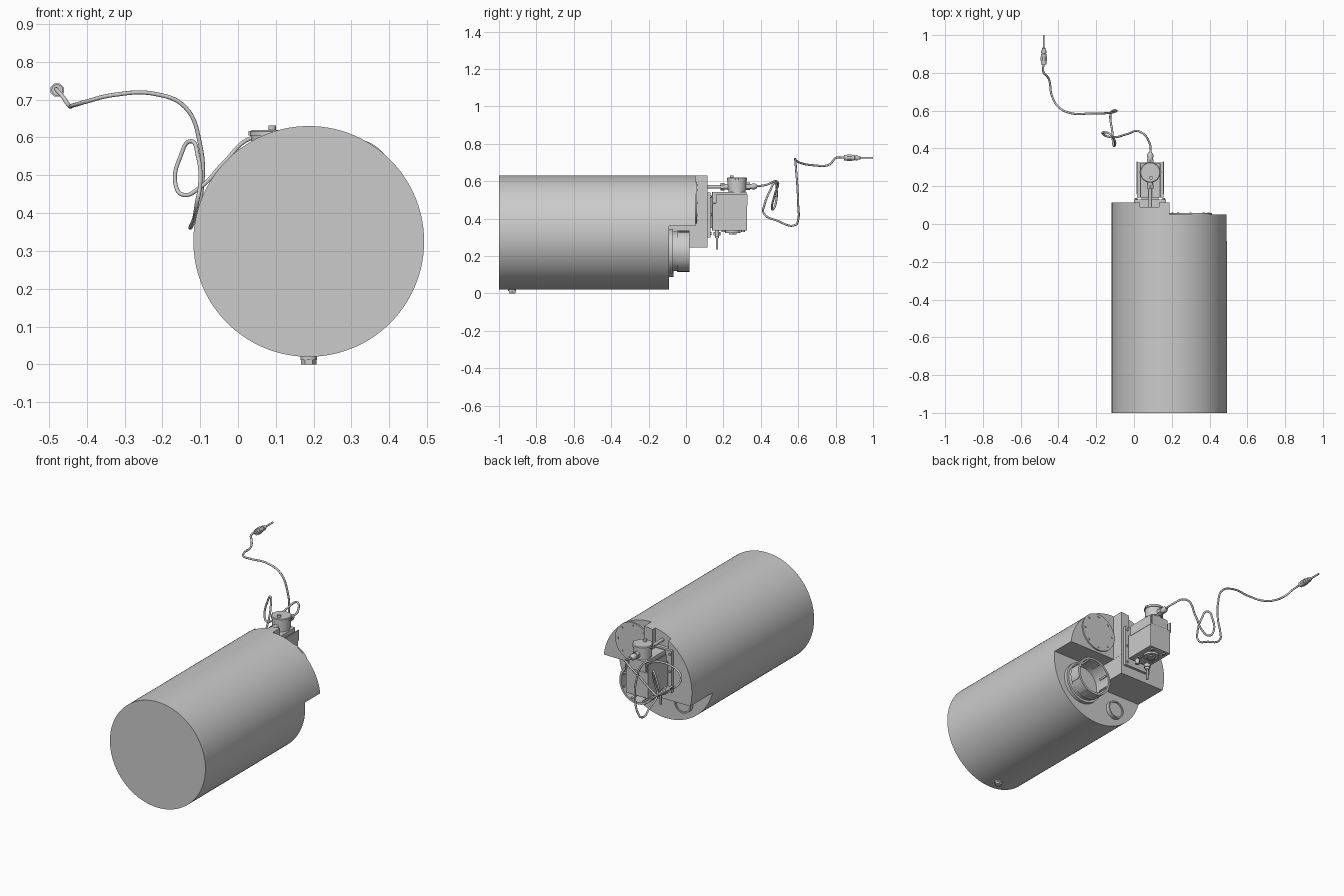
import bpy, math
from mathutils import Vector, Matrix

if "Cube" in bpy.data.objects:
    bpy.data.objects.remove(bpy.data.objects["Cube"])

CX, CZ, R = 0.187, 0.325, 0.305


def smooth(o):
    bpy.ops.object.select_all(action='DESELECT')
    o.select_set(True)
    bpy.context.view_layer.objects.active = o
    bpy.ops.object.shade_smooth_by_angle(angle=math.radians(32))


def mesh(name, verts, faces):
    me = bpy.data.meshes.new(name)
    me.from_pydata(verts, [], faces)
    o = bpy.data.objects.new(name, me)
    bpy.context.collection.objects.link(o)
    return o


def box(name, x0, x1, y0, y1, z0, z1, bevel=0):
    v = [(x, y, z) for x in (x0, x1) for y in (y0, y1) for z in (z0, z1)]
    f = [(0, 1, 3, 2), (4, 6, 7, 5), (0, 4, 5, 1), (2, 3, 7, 6), (0, 2, 6, 4), (1, 5, 7, 3)]
    o = mesh(name, v, f)
    if bevel:
        m = o.modifiers.new("bevel", 'BEVEL')
        m.width, m.segments = bevel, 2
    return o


def lathe(name, origin, axis, prof, n=32):
    """Spin (radius, distance) pairs round an axis; radius 0 closes the end."""
    q = Vector((0, 0, 1)).rotation_difference(Vector(axis))
    verts, rings, faces = [], [], []
    for r, h in prof:
        k = 1 if r == 0 else n
        rings.append(list(range(len(verts), len(verts) + k)))
        for i in range(k):
            a = 2 * math.pi * (i + 0.5) / n
            verts.append(Vector(origin) + q @ Vector((r * math.cos(a), r * math.sin(a), h)))
    for a, b in zip(rings, rings[1:]):
        for i in range(n):
            j = (i + 1) % n
            if len(a) == 1:
                faces.append((a[0], b[j], b[i]))
            elif len(b) == 1:
                faces.append((a[i], a[j], b[0]))
            else:
                faces.append((a[i], a[j], b[j], b[i]))
    o = mesh(name, verts, faces)
    smooth(o)
    return o


def cyl(name, origin, axis, r, h, n=32):
    return lathe(name, origin, axis, [(0, 0), (r, 0), (r, h), (0, h)], n)


Y, UP, DOWN = (0, 1, 0), (0, 0, 1), (0, 0, -1)

# Tank body with a stepped rear end
tank = cyl("tank_body", (CX, -1, CZ), Y, R, 1.115, 128)
cuts = [box("cut_right_upper", CX, 0.6, 0.05, 0.3, -0.1, 0.8),
        box("cut_right_lower", CX - 0.001, 0.6, -0.09, 0.3, -0.1, 0.36),
        box("cut_bottom", -0.3, 0.61, -0.09, 0.31, -0.11, 0.245),
        box("cut_pipe_notch", 0.032, 0.132, 0.09, 0.32, 0.535, 0.81)]
for c in cuts:
    m = tank.modifiers.new(c.name, 'BOOLEAN')
    m.operation, m.object, m.solver = 'DIFFERENCE', c, 'EXACT'
bpy.context.view_layer.objects.active = tank
for m in list(tank.modifiers):
    bpy.ops.object.modifier_apply(modifier=m.name)
for c in cuts:
    bpy.data.objects.remove(c)
smooth(tank)

# Drain plug
cyl("drain_plug_collar", (CX, -0.93, 0.03), DOWN, 0.022, 0.018)
cyl("drain_plug_hex", (CX, -0.93, 0.014), DOWN, 0.02, 0.014, 6)

# Bolted inspection plate
px, pz = 0.30, 0.485
cyl("inspection_plate", (px, 0.048, pz), Y, 0.112, 0.010, 64)
for i in range(8):
    a = math.tau * i / 8
    cyl("plate_bolt", (px + 0.095 * math.cos(a), 0.057, pz + 0.095 * math.sin(a)), Y, 0.006, 0.005, 6)

# Open burner flange with outer ribs
fx, fz = 0.30, 0.225
lathe("burner_flange", (fx, -0.092, fz), Y,
      [(0.12, 0), (0.12, 0.022), (0.106, 0.022), (0.106, 0.045), (0.112, 0.045),
       (0.112, 0.112), (0.1, 0.112), (0.1, 0.012), (0, 0.012)], 64)
for i in range(8):
    a = math.tau * (i + 0.5) / 8
    for nm, r in (("flange_outer_rib", 0.11), ("flange_inner_rib", 0.098)):
        o = box(nm, -0.005, 0.005, -0.04, 0.015, -0.006, 0.006)
        o.data.transform(Matrix.Translation((fx + r * math.sin(a), 0, fz + r * math.cos(a)))
                         @ Matrix.Rotation(a, 4, 'Y'))

# Small round port on the lower rear face
lathe("lower_port", (0.07, -0.092, 0.14), Y,
      [(0.052, 0), (0.052, 0.025), (0.044, 0.025), (0.044, 0.018), (0, 0.018)], 40)

# Mounting bracket and gas valve housing
bx = 0.086
box("bracket_plate", 0.0, 0.17, 0.114, 0.13, 0.30, 0.54)
for x in (0.012, 0.158):
    for z in (0.32, 0.42, 0.52):
        cyl("bracket_bolt", (x, 0.129, z), Y, 0.007, 0.008, 6)
box("bracket_spacer", 0.04, 0.13, 0.128, 0.145, 0.35, 0.52)
box("valve_housing", 0.015, 0.157, 0.14, 0.326, 0.335, 0.482, 0.003)
box("valve_upper_block", 0.033, 0.139, 0.14, 0.324, 0.48, 0.543, 0.003)
for x in (0.013, 0.153):
    box("housing_side_rail", x, x + 0.006, 0.16, 0.33, 0.47, 0.53)

# Fittings and probes under the housing
cyl("bottom_fitting", (bx, 0.25, 0.337), DOWN, 0.042, 0.014)
cyl("bottom_fitting_hex", (bx, 0.25, 0.324), DOWN, 0.024, 0.008, 6)
for x in (0.045, 0.125):
    cyl("bottom_screw", (x, 0.305, 0.336), DOWN, 0.01, 0.008)
    cyl("bottom_screw", (x, 0.2, 0.336), DOWN, 0.01, 0.008)
lathe("probe", (0.045, 0.166, 0.34), DOWN,
      [(0, 0), (0.011, 0), (0.011, 0.012), (0.018, 0.012), (0.018, 0.03), (0.012, 0.03),
       (0.012, 0.045), (0.006, 0.045), (0.006, 0.105), (0, 0.105)], 16)
cyl("short_probe", (0.115, 0.166, 0.34), DOWN, 0.012, 0.035, 16)

# Round sensor head with lid
lathe("sensor_head", (bx, 0.273, 0.54), UP,
      [(0, 0), (0.046, 0), (0.046, 0.012), (0.05, 0.012), (0.05, 0.064), (0.054, 0.064),
       (0.054, 0.076), (0.05, 0.079), (0, 0.079)], 48)
cyl("lid_screw", (0.09, 0.245, 0.617), UP, 0.01, 0.014, 16)
for x in (0.036, 0.136):
    cyl("lid_ear", (x, 0.273, 0.605), UP, 0.009, 0.012, 16)

# Inlet pipe to the tank and cable gland on the far side
cyl("inlet_pipe", (bx, 0.085, 0.57), Y, 0.009, 0.15)
cyl("inlet_nut", (bx, 0.185, 0.57), Y, 0.019, 0.022, 6)
cyl("inlet_collar", (bx, 0.207, 0.57), Y, 0.014, 0.025)
cyl("gland_nut", (bx, 0.318, 0.572), Y, 0.02, 0.024, 6)
lathe("gland_body", (bx, 0.34, 0.572), Y,
      [(0, 0), (0.014, 0), (0.014, 0.012), (0.017, 0.013), (0.017, 0.026), (0.009, 0.04), (0, 0.04)], 24)

# Looping signal cable
path = [(.086, .365, .573), (.085, .42, .578), (.035, .487, .598), (-.04, .475, .53),
        (-.1, .46, .468), (-.145, .465, .448), (-.165, .478, .475), (-.152, .485, .55),
        (-.125, .475, .59), (-.106, .45, .55), (-.1, .42, .475), (-.108, .415, .43),
        (-.115, .49, .388), (-.124, .585, .366), (-.112, .6, .395), (-.095, .6, .47),
        (-.1, .595, .58), (-.14, .587, .68), (-.22, .586, .715), (-.33, .586, .712),
        (-.4, .62, .695), (-.435, .68, .685), (-.45, .765, .688), (-.465, .787, .71),
        (-.478, .8, .724), (-.478, .86, .725)]
cu = bpy.data.curves.new("cable", 'CURVE')
cu.dimensions, cu.bevel_depth, cu.bevel_resolution = '3D', 0.0055, 3
cu.use_fill_caps = True
sp = cu.splines.new('BEZIER')
sp.bezier_points.add(len(path) - 1)
for p, c in zip(sp.bezier_points, path):
    p.co = c
    p.handle_left_type = p.handle_right_type = 'AUTO'
sp.resolution_u = 8
bpy.context.collection.objects.link(bpy.data.objects.new("signal_cable", cu))

# Plug at the end of the cable
end = (-0.478, 0, 0.725)
lathe("plug_body", end, Y, [(0, 0.845), (0.015, 0.845), (0.015, 0.9), (0.01, 0.903), (0.01, 0.93),
                            (0.005, 0.934), (0.005, 1.0), (0, 1.0)], 24)
cyl("plug_nut", (end[0], 0.862, end[2]), Y, 0.019, 0.025, 8)
cyl("plug_ring", (end[0], 0.906, end[2]), Y, 0.014, 0.012, 24)
